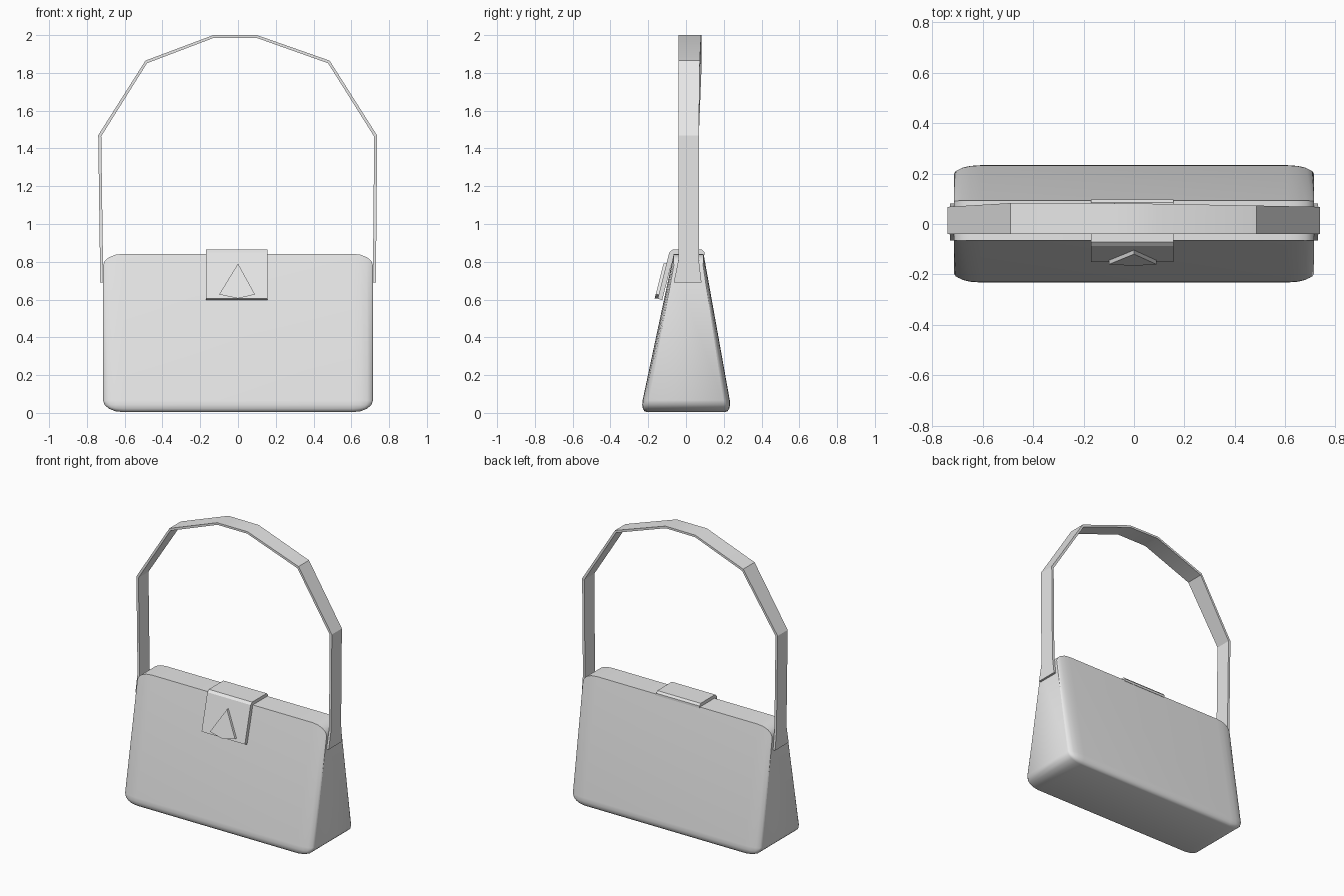
import bpy, bmesh, math
from mathutils import Vector

old = bpy.data.objects.get("Cube")
if old:
    bpy.data.objects.remove(old, do_unlink=True)

grey = bpy.data.materials.new("plain grey")
grey.use_nodes = True
grey.diffuse_color = (0.8, 0.8, 0.8, 1)
grey.node_tree.nodes["Principled BSDF"].inputs["Base Color"].default_value = (0.8, 0.8, 0.8, 1)


def finish(name, bm, angle):
    """Turn a bmesh into a shaded, coloured object."""
    bmesh.ops.recalc_face_normals(bm, faces=bm.faces[:])
    mesh = bpy.data.meshes.new(name)
    bm.to_mesh(mesh)
    bm.free()
    mesh.materials.append(grey)
    obj = bpy.data.objects.new(name, mesh)
    bpy.context.collection.objects.link(obj)
    bpy.ops.object.select_all(action='DESELECT')
    obj.select_set(True)
    bpy.context.view_layer.objects.active = obj
    bpy.ops.object.shade_smooth_by_angle(angle=math.radians(angle))
    return obj


def loft(name, rings, angle):
    """Skin matching closed rings and cap both ends."""
    bm = bmesh.new()
    rows = [[bm.verts.new(p) for p in ring] for ring in rings]
    n = len(rows[0])
    for a, b in zip(rows, rows[1:]):
        for i in range(n):
            j = (i + 1) % n
            bm.faces.new((a[i], a[j], b[j], b[i]))
    bm.faces.new(rows[0])
    bm.faces.new(rows[-1])
    return finish(name, bm, angle)


# Bag body: rounded unit cube, stretched and tapered; long top edges stay sharp
bm = bmesh.new()
bmesh.ops.create_cube(bm, size=1)
soft = [e for e in bm.edges
        if not (all(v.co.z > 0 for v in e.verts)
                and abs(e.verts[0].co.x - e.verts[1].co.x) > 0.5)]
bmesh.ops.bevel(bm, geom=soft, offset=0.075, offset_type='OFFSET',
                segments=4, profile=0.5, affect='EDGES')
for v in bm.verts:
    t = v.co.z + 0.5
    front = -0.243 + t * 0.178
    back = 0.243 - t * 0.15
    v.co = Vector((v.co.x * 1.43,
                   front + (v.co.y + 0.5) * (back - front),
                   0.004 + t * 0.838))
finish("bag_body", bm, 40)

# Carrying strap: outer path point, inward offset, front and back y
strap = [
    (-0.73, 0.69, 0.016, 0, -0.065, 0.082),
    (-0.731, 0.81, 0.016, 0, -0.04, 0.068),
    (-0.74, 1.47, 0.016, -0.005, -0.04, 0.068),
    (-0.49, 1.865, 0.008, -0.014, -0.04, 0.083),
    (-0.13, 2.0, 0.003, -0.014, -0.04, 0.083),
    (0.10, 2.0, -0.003, -0.014, -0.04, 0.08),
    (0.485, 1.865, -0.008, -0.014, -0.04, 0.073),
    (0.737, 1.468, -0.016, -0.005, -0.04, 0.068),
    (0.731, 0.81, -0.016, 0, -0.04, 0.068),
    (0.73, 0.69, -0.016, 0, -0.065, 0.082),
]
loft("strap", [[(x, f, z), (x, b, z), (x + dx, b, z + dz), (x + dx, f, z + dz)]
               for x, z, dx, dz, f, b in strap], 30)

# Closing flap: side profile folded over the top and down the front
flap = [(0.097, 0.835), (0.097, 0.85), (0.085, 0.864), (-0.072, 0.864),
        (-0.088, 0.85), (-0.101, 0.80), (-0.15, 0.605), (-0.126, 0.597),
        (-0.065, 0.835)]
loft("flap", [[(x, y, z) for y, z in flap] for x in (-0.17, 0.157)], 30)

# Clasp: raised triangular plate leaning with the flap
clasp = [(0, 0.79), (0.09, 0.627), (0, 0.606), (-0.10, 0.627)]
lean = lambda z: -0.101 - (0.80 - z) * 0.251
loft("clasp", [[(x, lean(z) - d, z) for x, z in clasp] for d in (0.016, -0.005)], 30)
